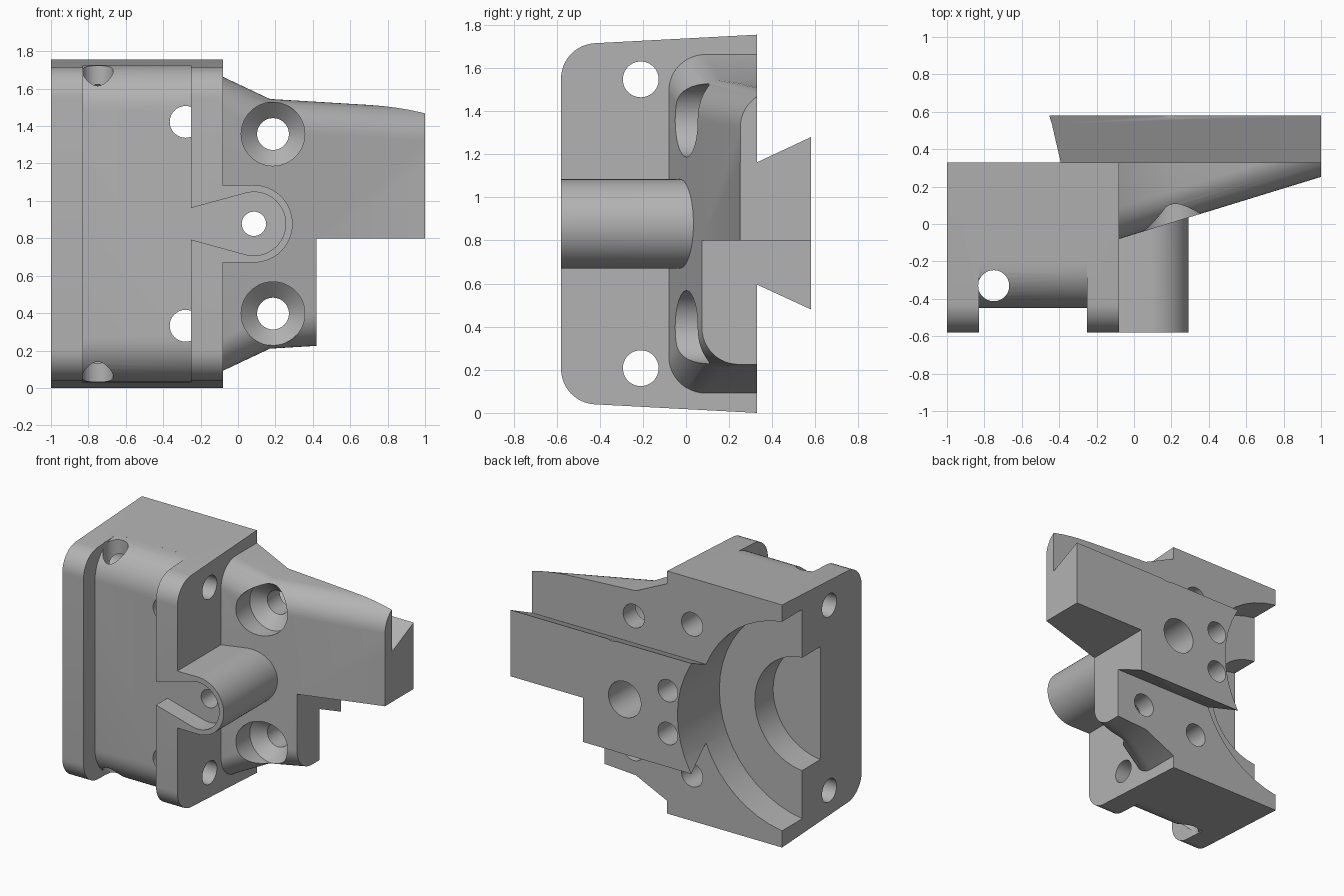
import bpy, bmesh
from math import sin, cos, tan, pi, radians
from mathutils import Vector

if "Cube" in bpy.data.objects:
    bpy.data.objects.remove(bpy.data.objects["Cube"])

MID = 0.8775  # height of the symmetry plane

grey = bpy.data.materials.new("plain grey")
grey.use_nodes = True
colour = (0.45, 0.45, 0.45, 1)
grey.diffuse_color = colour
grey.node_tree.nodes["Principled BSDF"].inputs["Base Color"].default_value = colour


def rounded(points, radii, steps=12):
    """Polygon with each corner replaced by a tangent arc."""
    out = []
    for i, (p, r) in enumerate(zip(points, radii)):
        p = Vector(p)
        if r == 0:
            out.append(p)
            continue
        a = (Vector(points[i - 1]) - p).normalized()
        b = (Vector(points[(i + 1) % len(points)]) - p).normalized()
        half = a.angle(b) / 2
        centre = p + (a + b).normalized() * r / sin(half)
        start = p + a * r / tan(half) - centre
        end = p + b * r / tan(half) - centre
        sweep = start.angle(end)
        for k in range(steps + 1):
            t = k / steps
            out.append(centre + (start * sin((1 - t) * sweep) + end * sin(t * sweep)) / sin(sweep))
    return out


def arc(cx, cz, r, a0=0, a1=360, steps=48):
    full = a1 - a0 == 360
    return [(cx + r * cos(radians(a0 + (a1 - a0) * k / steps)),
             cz + r * sin(radians(a0 + (a1 - a0) * k / steps)))
            for k in range(steps if full else steps + 1)]


def loft(name, rings):
    """Solid through matching rings of 3D points, capped at both ends."""
    bm = bmesh.new()
    loops = [[bm.verts.new(p) for p in ring] for ring in rings]
    n = len(loops[0])
    for lo, hi in zip(loops, loops[1:]):
        for i in range(n):
            j = (i + 1) % n
            bm.faces.new((lo[i], lo[j], hi[j], hi[i]))
    bm.faces.new(loops[0])
    bm.faces.new(loops[-1])
    bmesh.ops.recalc_face_normals(bm, faces=bm.faces)
    mesh = bpy.data.meshes.new(name)
    bm.to_mesh(mesh)
    bm.free()
    mesh.materials.append(grey)
    obj = bpy.data.objects.new(name, mesh)
    bpy.context.collection.objects.link(obj)
    return obj


def place(axis, p, d):
    return {"x": (d, p[0], p[1]), "y": (p[0], d, p[1]), "z": (p[0], p[1], d)}[axis]


def prism(name, axis, points, d0, d1):
    return loft(name, [[place(axis, p, d) for p in points] for d in (d0, d1)])


def rod(axis, u, v, r, d0, d1, r_end=None):
    ends = ((d0, r), (d1, r_end or r))
    return loft("cutter", [[place(axis, p, d) for p in arc(u, v, q)] for d, q in ends])


def box(x0, x1, y0, y1, z0, z1):
    return prism("cutter", "y", [(x0, z0), (x1, z0), (x1, z1), (x0, z1)], y0, y1)


def combine(target, tool, operation):
    mod = target.modifiers.new("combine", "BOOLEAN")
    mod.operation = operation
    mod.solver = "EXACT"
    mod.object = tool
    bpy.context.view_layer.objects.active = target
    bpy.ops.object.modifier_apply(modifier=mod.name)
    bpy.data.objects.remove(tool)


def cut(target, tool):
    combine(target, tool, "DIFFERENCE")


# Clamp body: tapered block with rounded front edges
body = prism("bracket", "x", rounded(
    [(0.33, 0), (-0.58, 0.048), (-0.58, 1.707), (0.33, 1.755)], [0, 0.165, 0.165, 0]), -1, -0.08)

# Channel between the two flanges, leaving a rounded core
cut(body, prism("channel", "x", rounded(
    [(-0.2, -0.2), (-0.2, 0.028), (-0.45, 0.042), (-0.45, 1.713), (-0.2, 1.727),
     (-0.2, 1.95), (-0.75, 1.95), (-0.75, -0.2)],
    [0, 0, 0.237, 0.237, 0, 0, 0, 0]), -0.83, -0.25))

# Tapering arm
stations = [(-0.15, -0.08, 1.663), (-0.08, -0.08, 1.663), (0.17, -0.003, 1.545), (1, 0.252, 1.495)]
arm = loft("arm", [
    [(x, p[0], p[1]) for p in rounded(
        [(0.8, 2 * MID - top), (front, 2 * MID - top), (front, top), (0.8, top)],
        [0, 0.17, 0.17, 0])]
    for x, front, top in stations])
cut(arm, box(-1, 2, 0.33, 2, -1, 3))
combine(body, arm, "UNION")

# Dovetail rail on the back
combine(body, prism("dovetail", "x", [
    (0.25, 0.595), (0.33, 0.595), (0.58, 0.48), (0.58, 1.28), (0.33, 1.163), (0.25, 1.163)],
    -0.6, 1), "UNION")
cut(body, box(0.42, 2, -1, 1, -1, 0.8))

# Screw boss with its tapered pocket
combine(body, prism("boss", "y", [(-0.15, MID - 0.205)] + arc(0.085, MID, 0.207, -90, 90, 32)
                    + [(-0.15, MID + 0.205)], -0.58, 0.15), "UNION")
cut(body, prism("pocket", "y", [(-0.3, MID - 0.071)] + arc(0.085, MID, 0.17, -105, 105, 32)
                + [(-0.3, MID + 0.071)], -0.7, -0.45))
cut(body, rod("y", 0.085, MID, 0.065, -0.7, 0.7))
cut(body, rod("y", 0.085, MID, 0.13, 0.25, 0.7))

# Round seat and bore in the back
cut(body, rod("y", -1.1, MID, 0.763, 0.1, 0.8))
cut(body, rod("y", -1.03, MID, 0.41, -0.11, 0.3))

# Mirrored pairs of holes
for side in (-1, 1):
    cut(body, rod("x", -0.21, MID + side * 0.67, 0.083, -1.2, 0.1))
    cut(body, rod("y", -0.28, MID + side * 0.545, 0.085, -0.45, 0.7))
    cut(body, rod("y", -0.26, MID + side * 0.155, 0.08, 0.1, 0.7))
    z = MID + side * 0.48
    cut(body, rod("y", 0.187, z, 0.085, -0.3, 0.7))
    cut(body, rod("y", 0.187, z, 0.17, -0.4, 0.11))
    cut(body, rod("y", 0.187, z, 0.17, 0.11, 0.19, 0.085))

# Vertical screw hole
cut(body, rod("z", -0.75, -0.33, 0.083, -0.2, 2))

# Smooth curves, sharp edges
bpy.ops.object.select_all(action="DESELECT")
body.select_set(True)
bpy.context.view_layer.objects.active = body
bpy.ops.object.shade_smooth_by_angle(angle=radians(30))
